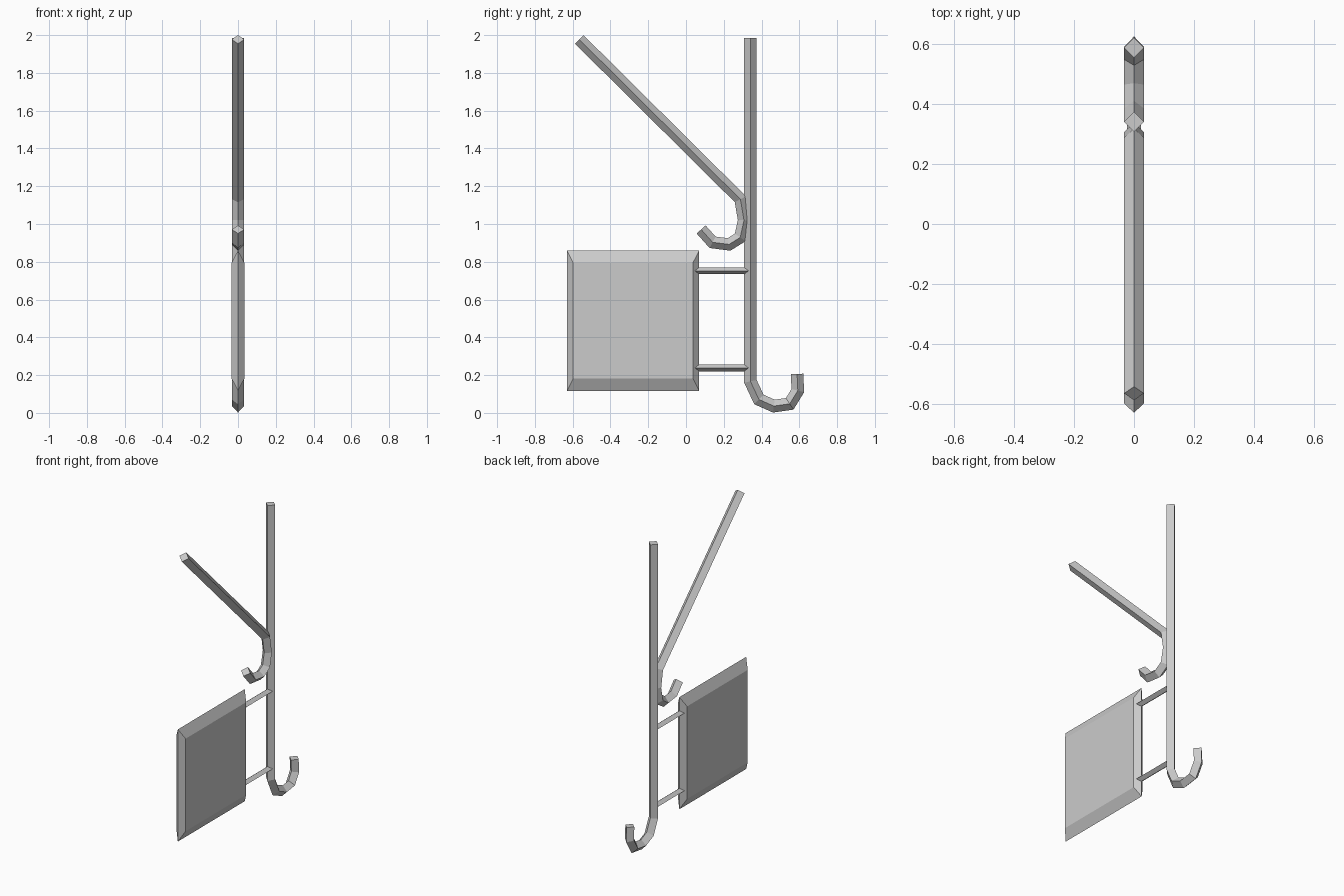
import bpy
import bmesh
from mathutils import Vector

cube = bpy.data.objects.get("Cube")
if cube:
    bpy.data.objects.remove(cube, do_unlink=True)

grey = bpy.data.materials.new("plain grey")
grey.use_nodes = True
COLOR = (0.6, 0.6, 0.6, 1)
grey.diffuse_color = COLOR
grey.node_tree.nodes["Principled BSDF"].inputs["Base Color"].default_value = COLOR


def finish(name, bm):
    """Turn a bmesh into a flat-shaded object."""
    bmesh.ops.recalc_face_normals(bm, faces=bm.faces)
    mesh = bpy.data.meshes.new(name)
    bm.to_mesh(mesh)
    bm.free()
    mesh.materials.append(grey)
    obj = bpy.data.objects.new(name, mesh)
    bpy.context.collection.objects.link(obj)
    return obj


def bridge(bm, a, b):
    """Join two four-point rings with quads."""
    for i in range(4):
        j = (i + 1) % 4
        bm.faces.new((a[i], a[j], b[j], b[i]))


def diamond_rod(name, path, half_width, half_depth):
    """Sweep a diamond along a (y, z) path, mitred at the bends."""
    bm = bmesh.new()
    pts = [Vector((0, y, z)) for y, z in path]
    side = Vector((half_depth, 0, 0))
    rings = []
    for i, p in enumerate(pts):
        before = (p - pts[max(i - 1, 0)]).normalized()
        after = (pts[min(i + 1, len(pts) - 1)] - p).normalized()
        tangent = (before + after).normalized()
        normal = Vector((0, -tangent.z, tangent.y))
        stretch = 1 / tangent.dot(after if after.length else before)
        out = normal * half_width * stretch
        rings.append([bm.verts.new(v) for v in (p + out, p + side, p - out, p - side)])
    for a, b in zip(rings, rings[1:]):
        bridge(bm, a, b)
    bm.faces.new(rings[0])
    bm.faces.new(rings[-1])
    return finish(name, bm)


def bevelled_panel(name, y0, y1, z0, z1, inset_y, inset_z, half_depth):
    """Thin plate whose four sides slope to a sharp rim."""
    bm = bmesh.new()

    def ring(x, dy, dz):
        corners = ((y0 + dy, z0 + dz), (y1 - dy, z0 + dz),
                   (y1 - dy, z1 - dz), (y0 + dy, z1 - dz))
        return [bm.verts.new((x, y, z)) for y, z in corners]

    rim = ring(0, 0, 0)
    for x in (-half_depth, half_depth):
        face = ring(x, inset_y, inset_z)
        bridge(bm, rim, face)
        bm.faces.new(face)
    return finish(name, bm)


# Upright rod with the hook at its foot
diamond_rod("upright_hook_rod",
            [(0.341, 1.985), (0.341, 0.167), (0.386, 0.071), (0.465, 0.036),
             (0.549, 0.048), (0.592, 0.118), (0.588, 0.206)], 0.033, 0.033)

# Slanted rod with the hook at its lower end
diamond_rod("slanted_hook_rod",
            [(-0.565, 1.977), (0.288, 1.131), (0.307, 1.02), (0.287, 0.929),
             (0.228, 0.892), (0.141, 0.903), (0.08, 0.971)], 0.032, 0.033)

# Hanging panel
bevelled_panel("panel", -0.63, 0.07, 0.117, 0.86, 0.033, 0.065, 0.034)

# Short bars joining the panel to the upright
for label, z in (("upper", 0.752), ("lower", 0.238)):
    diamond_rod(label + "_connecting_bar", [(0.03, z), (0.345, z)], 0.018, 0.023)
